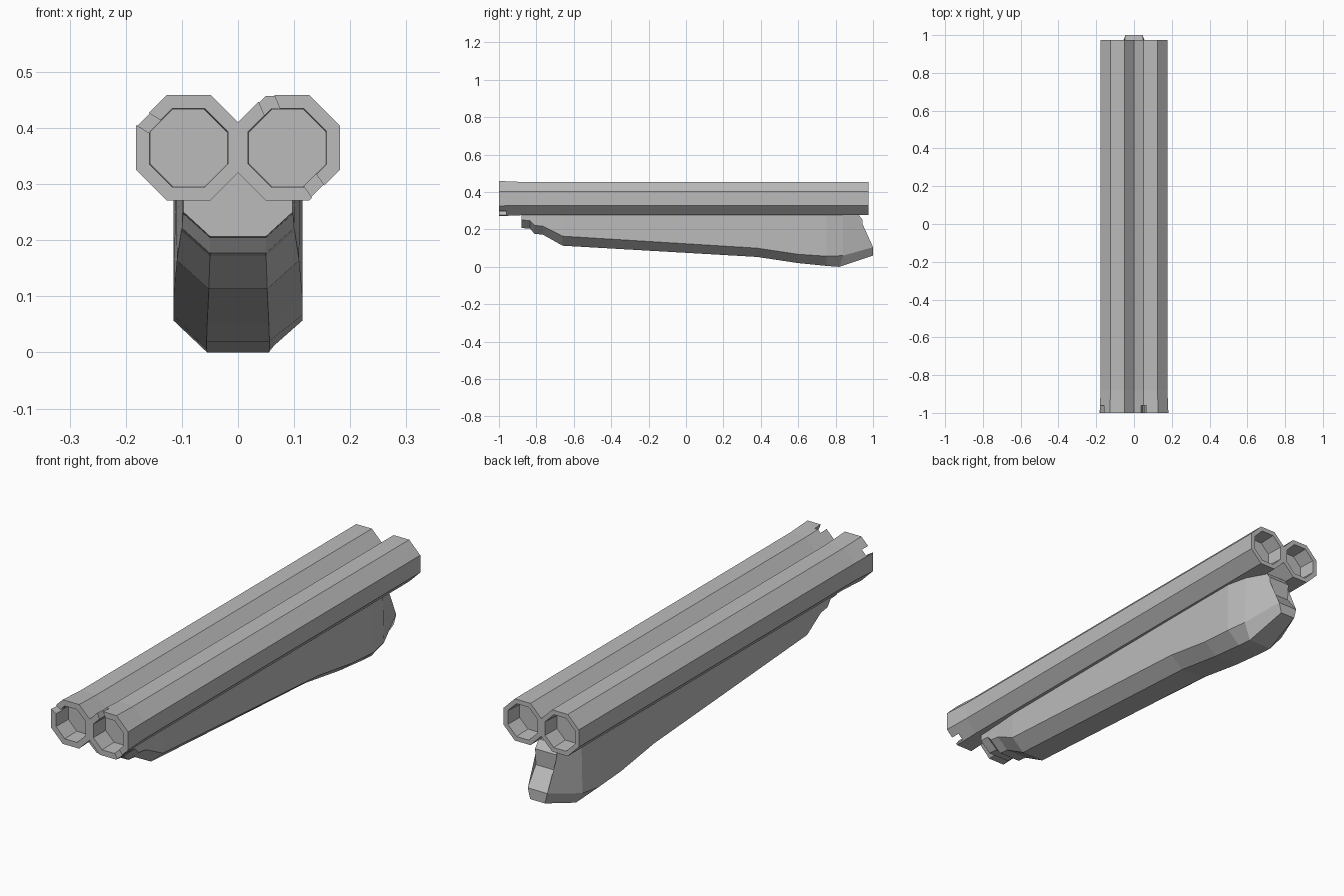
import bpy, bmesh
from math import pi, cos, sin
from mathutils import Vector, Matrix

if "Cube" in bpy.data.objects:
    bpy.data.objects.remove(bpy.data.objects["Cube"], do_unlink=True)

metal = bpy.data.materials.new("plain grey")
metal.use_nodes = True
grey = (0.5, 0.5, 0.5, 1)
metal.diffuse_color = grey
metal.node_tree.nodes["Principled BSDF"].inputs["Base Color"].default_value = grey


def loft(name, rings, caps=True):
    """Skin a row of equal-length point rings into one closed object."""
    bm = bmesh.new()
    rows = [[bm.verts.new(p) for p in ring] for ring in rings]
    n = len(rows[0])
    for a, b in zip(rows, rows[1:]):
        for i in range(n):
            j = (i + 1) % n
            bm.faces.new((a[i], a[j], b[j], b[i]))
    if caps:
        bm.faces.new(rows[0])
        bm.faces.new(rows[-1])
    bmesh.ops.recalc_face_normals(bm, faces=bm.faces)
    mesh = bpy.data.meshes.new(name)
    bm.to_mesh(mesh)
    bm.free()
    mesh.materials.append(metal)
    ob = bpy.data.objects.new(name, mesh)
    bpy.context.collection.objects.link(ob)
    return ob


def octagon(x, y, half):
    r = half / cos(pi / 8)
    return [(x + r * cos(pi / 8 + k * pi / 4), y, 0.365 + r * sin(pi / 8 + k * pi / 4))
            for k in range(8)]


# Chips knocked out of the muzzle rims: side, angle around the bore
chips = {1: [113, -55], -1: [148]}

# Twin octagonal barrels, flared at the muzzle, with a shallow bore at each end
for side, name in ((1, "left_barrel"), (-1, "right_barrel")):
    x = side * 0.088
    steps = [(-0.92, 0.068), (-1, 0.07), (-1, 0.094), (-0.88, 0.089),
             (0.975, 0.089), (0.975, 0.07), (0.9, 0.066)]
    barrel = loft(name, [octagon(x, y, h) for y, h in steps])
    for k, angle in enumerate(chips[side]):
        bm = bmesh.new()
        bmesh.ops.create_cube(bm, size=1, matrix=Matrix.Translation((x, -1, 0.365))
                              @ Matrix.Rotation(-angle * pi / 180, 4, "Y")
                              @ Matrix.Translation((0.09, 0, 0))
                              @ Matrix.Diagonal((0.06, 0.08, 0.03, 1)))
        mesh = bpy.data.meshes.new(name + "_chip")
        bm.to_mesh(mesh)
        bm.free()
        mesh.materials.append(metal)
        cutter = bpy.data.objects.new(f"{name}_chip_cutter_{k}", mesh)
        bpy.context.collection.objects.link(cutter)
        cutter.hide_render = True
        cutter.hide_set(True)
        cut = barrel.modifiers.new("chip", "BOOLEAN")
        cut.object = cutter
        cut.solver = "EXACT"


# Fore-end: keel z, chamfer z, top z, keel half width, side half width
def section(y_keel, y_side, y_top, keel, side, top, wk, ws, wt):
    half = [(wk, y_keel, keel), (ws, y_side, side), (wt, y_top, top)]
    return half + [(-px, py, pz) for px, py, pz in reversed(half)]


stations = [
    (-0.88, -0.88, -0.88, 0.207, 0.25, 0.335, 0.05, 0.097, 0.097),
    (-0.835, -0.835, -0.835, 0.205, 0.248, 0.335, 0.05, 0.098, 0.098),
    (-0.81, -0.81, -0.81, 0.177, 0.222, 0.335, 0.05, 0.1, 0.1),
    (-0.765, -0.765, -0.765, 0.172, 0.217, 0.335, 0.05, 0.101, 0.103),
    (-0.66, -0.66, -0.66, 0.113, 0.164, 0.335, 0.052, 0.109, 0.11),
    (0.38, 0.38, 0.38, 0.053, 0.1, 0.335, 0.055, 0.115, 0.115),
    (0.6, 0.6, 0.6, 0.02, 0.067, 0.335, 0.056, 0.115, 0.115),
    (0.75, 0.75, 0.75, 0.005, 0.057, 0.3, 0.056, 0.115, 0.115),
    (0.82, 0.84, 0.84, 0, 0.06, 0.285, 0.055, 0.1, 0.095),
    (1, 1, 0.92, 0.06, 0.105, 0.282, 0.035, 0.046, 0.05),
]
guard = loft("fore_end", [section(*s) for s in stations])

# Hollow the heel of the rear face, where it steps in above the tip
bm = bmesh.new()
bm.from_mesh(guard.data)
rear = max(bm.faces, key=lambda f: f.calc_center_median().y)
bmesh.ops.delete(bm, geom=[rear], context="FACES_ONLY")
edge = [v for v in bm.verts if v.co.y > 0.9]
tip = sorted((v for v in edge if v.co.y > 0.95), key=lambda v: (round(v.co.z, 3), v.co.x))
top = sorted((v for v in edge if v.co.y < 0.95), key=lambda v: v.co.x)
waist = [bm.verts.new((s * 0.05, 0.94, 0.18)) for s in (-1, 1)]
crest = [bm.verts.new((s * 0.05, 0.945, 0.25)) for s in (-1, 1)]
for a, b in ((tip[:2], tip[2:]), (tip[2:], waist), (waist, crest), (crest, top)):
    bm.faces.new((a[0], a[1], b[1], b[0]))
for s in (0, 1):
    bm.faces.new((tip[2 + s], waist[s], crest[s], top[s]))
bmesh.ops.recalc_face_normals(bm, faces=bm.faces)
bm.to_mesh(guard.data)
bm.free()
